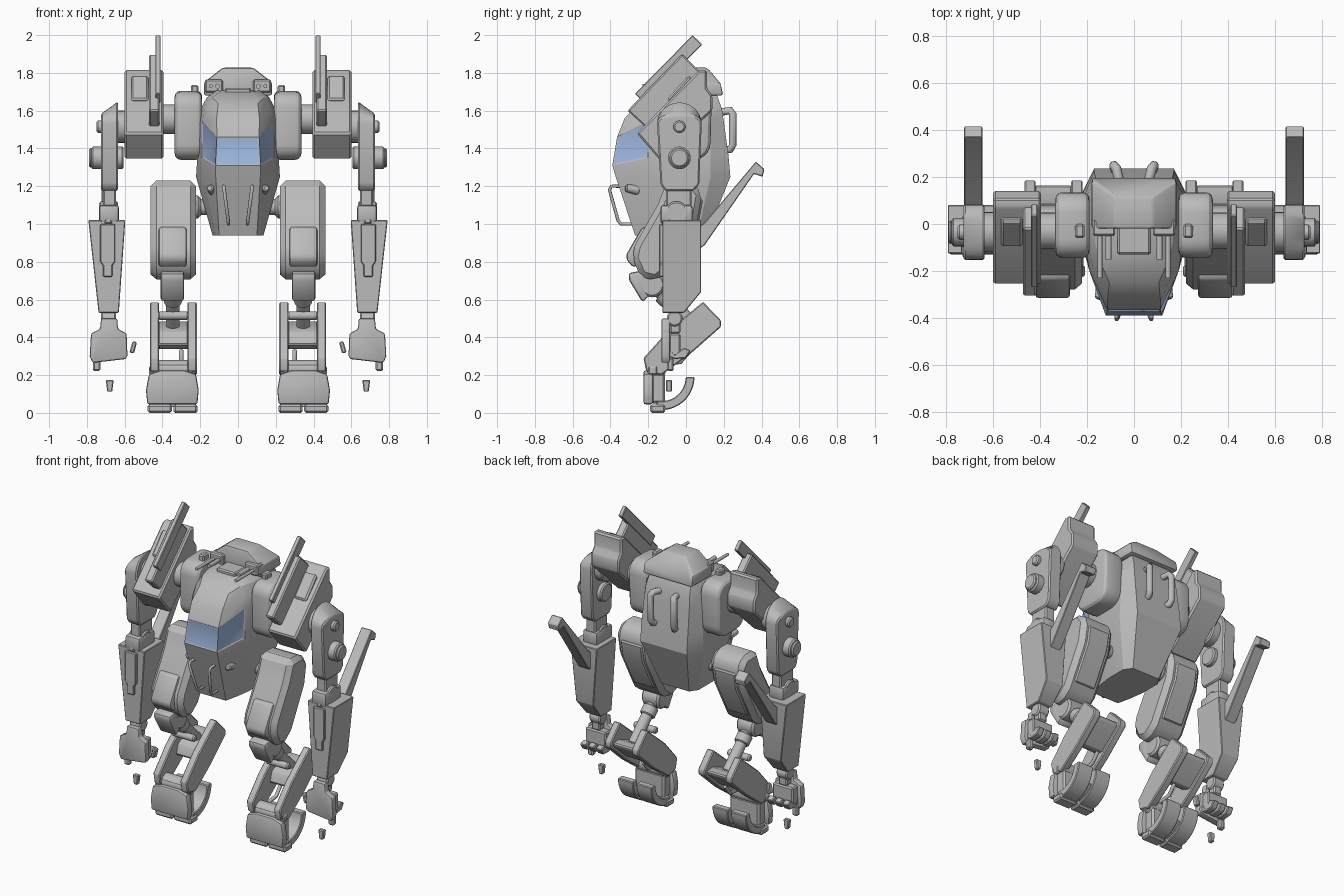
import bpy, bmesh, math
from mathutils import Vector

if "Cube" in bpy.data.objects:
    bpy.data.objects.remove(bpy.data.objects["Cube"])


def material(name, rgb):
    m = bpy.data.materials.new(name)
    m.diffuse_color = (*rgb, 1)
    m.use_nodes = True
    m.node_tree.nodes["Principled BSDF"].inputs["Base Color"].default_value = m.diffuse_color
    return m


GREY = material("armour grey", (0.50, 0.50, 0.50))
GLASS = material("window blue", (0.36, 0.50, 0.78))


def finish(name, bm, mirror=True, angle=28):
    bmesh.ops.recalc_face_normals(bm, faces=bm.faces)
    me = bpy.data.meshes.new(name)
    bm.to_mesh(me)
    bm.free()
    return add(name, me, mirror, angle)


def add(name, me, mirror=True, angle=28):
    if not me.materials:
        me.materials.append(GREY)
        me.materials.append(GLASS)
    me.shade_smooth()
    me.set_sharp_from_angle(angle=math.radians(angle))
    ob = bpy.data.objects.new(name, me)
    bpy.context.collection.objects.link(ob)
    if mirror:
        mod = ob.modifiers.new("mirror", 'MIRROR')
        mod.use_mirror_merge = False
    return ob


def bevel_sharp(bm, width, segments):
    bmesh.ops.recalc_face_normals(bm, faces=bm.faces)
    edges = [e for e in bm.edges if e.calc_face_angle(0) > math.radians(32)]
    bmesh.ops.bevel(bm, geom=edges, offset=width, segments=segments, profile=0.5,
                    affect='EDGES', clamp_overlap=True)


def prism(name, poly, a, b, axis='x', bevel=0.008, seg=1, mirror=True):
    """Extrude a (y,z) profile along x, or an (x,z) profile along y."""
    bm = bmesh.new()
    put = (lambda p, t: (t, p[0], p[1])) if axis == 'x' else (lambda p, t: (p[0], t, p[1]))
    r0 = [bm.verts.new(put(p, a)) for p in poly]
    r1 = [bm.verts.new(put(p, b)) for p in poly]
    bm.faces.new(r0)
    bm.faces.new(r1[::-1])
    n = len(poly)
    for i in range(n):
        bm.faces.new((r0[i], r0[(i + 1) % n], r1[(i + 1) % n], r1[i]))
    if bevel:
        bevel_sharp(bm, bevel, seg)
    return finish(name, bm, mirror)


def box(name, x, y, z, bevel=0.008, seg=1, mirror=True):
    return prism(name, [(y[0], z[0]), (y[1], z[0]), (y[1], z[1]), (y[0], z[1])],
                 x[0], x[1], 'x', bevel, seg, mirror)


def rod(name, p, q, r, r2=None, bevel=0.006, sides=28):
    p, q = Vector(p), Vector(q)
    bm = bmesh.new()
    bmesh.ops.create_cone(bm, cap_ends=True, segments=sides, radius1=r,
                          radius2=r if r2 is None else r2, depth=(q - p).length)
    if bevel:
        bevel_sharp(bm, bevel, 1)
    rot = (q - p).to_track_quat('Z', 'Y').to_matrix().to_4x4()
    rot.translation = (p + q) / 2
    bm.transform(rot)
    return finish(name, bm)


def axle(name, x0, x1, y, z, r, bevel=0.008):
    return rod(name, (x0, y, z), (x1, y, z), r, bevel=bevel)


def tube(name, pts, r):
    cu = bpy.data.curves.new(name, 'CURVE')
    cu.dimensions, cu.bevel_depth, cu.bevel_resolution = '3D', r, 2
    cu.use_fill_caps = True
    sp = cu.splines.new('POLY')
    sp.points.add(len(pts) - 1)
    for pt, co in zip(sp.points, pts):
        pt.co = (*co, 1)
    tmp = bpy.data.objects.new("tmp", cu)
    bpy.context.collection.objects.link(tmp)
    dg = bpy.context.evaluated_depsgraph_get()
    me = bpy.data.meshes.new_from_object(tmp.evaluated_get(dg))
    bpy.data.objects.remove(tmp)
    me.name = name
    return add(name, me, angle=50)


def arc(cy, cz, r, a0, a1, n):
    return [(cy + r * math.cos(math.radians(a0 + (a1 - a0) * i / n)),
             cz + r * math.sin(math.radians(a0 + (a1 - a0) * i / n))) for i in range(n + 1)]


# --- hull: lofted rings; nose z,y,w / cheek z,y,w / side z,w / back z,y,w
rows = [(.94, -.27, .10, .94, -.18, .12, .94, .135, .94, .11, .10),
        (1.25, -.372, .118, 1.25, -.20, .19, 1.25, .222, 1.25, .235, .17),
        (1.31, -.39, .120, 1.35, -.20, .190, 1.36, .215, 1.36, .225, .17),
        (1.46, -.365, .112, 1.545, -.20, .190, 1.55, .208, 1.53, .202, .165),
        (1.56, -.325, .113, 1.61, -.19, .175, 1.61, .198, 1.61, .19, .16),
        (1.64, -.25, .105, 1.67, -.17, .14, 1.67, .165, 1.68, .165, .15),
        (1.69, -.16, .08, 1.70, -.12, .09, 1.71, .11, 1.72, .14, .11)]
bm = bmesh.new()
rings = []
for zf, yf, fw, zs, sy, sw, zm, mw, zb, yb, bw in rows:
    half = [(fw, yf, zf), (sw, sy, zs), (mw, -.08, zm), (mw, min(.13, yb - .05), zm), (bw, yb, zb)]
    rings.append([bm.verts.new(p) for p in half + [(-x, y, z) for x, y, z in half[::-1]]])
windows = []
for k in range(len(rings) - 1):
    for j in range(10):
        n = (j + 1) % 10
        f = bm.faces.new((rings[k][j], rings[k][n], rings[k + 1][n], rings[k + 1][j]))
        if k == 2 and j in (0, 8, 9):
            windows.append(f)
bm.faces.new(rings[0][::-1])
bm.faces.new(rings[-1])
bmesh.ops.recalc_face_normals(bm, faces=bm.faces)
bmesh.ops.inset_individual(bm, faces=windows, thickness=0.009, depth=-0.003)
for f in windows:
    f.material_index = 1
finish("hull", bm, mirror=False, angle=25)

# --- head hump with raked back, sensor boxes, barrels, vent
hump = prism("head_hump", [(-.18, 1.68), (.18, 1.68), (.18, 1.75), (.08, 1.828), (-.08, 1.828), (-.18, 1.75)],
             -.02, .195, 'y', .012, 2, False)
for v in hump.data.vertices:
    if v.co.y > .1:
        v.co.y -= max(0, v.co.z - 1.73) * .85
box("head_vent", (-.07, .07), (-.13, -.01), (1.68, 1.72), mirror=False)
box("sensor_box", (.08, .175), (-.05, .02), (1.695, 1.765))
rod("long_barrel", (.145, -.03, 1.73), (.145, -.23, 1.73), .010, bevel=0, sides=12)
rod("short_barrel", (.108, -.03, 1.73), (.108, -.15, 1.73), .013, bevel=0, sides=12)

# --- grab handles and lamps
tube("back_handle", [(.06, .17, 1.59), (.075, .235, 1.60), (.085, .248, 1.58), (.085, .248, 1.42),
                     (.08, .235, 1.395), (.07, .19, 1.39)], .021)
tube("front_handle", [(.075, -.33, 1.20), (.075, -.395, 1.20), (.073, -.405, 1.18), (.052, -.36, 1.02),
                      (.05, -.345, 1.0), (.05, -.28, 1.0)], .009)
rod("side_lamp", (.13, -.25, 1.18), (.15, -.32, 1.19), .03, .018)

# --- shoulders
pod = (arc(.05, 1.62, .085, 0, 90, 5) + arc(-.065, 1.62, .08, 90, 180, 5)
       + arc(-.065, 1.42, .08, 180, 270, 5) + arc(.04, 1.43, .09, 270, 360, 5))
prism("shoulder_pod", pod, .19, .335, bevel=.03, seg=3)
box("pod_cap", (.21, .25), (-.06, .0), (1.69, 1.735))
axle("shoulder_axle", .30, .42, -.03, 1.555, .078)
prism("shoulder_block", [(-.26, 1.48), (-.14, 1.34), (.14, 1.60), (.14, 1.68), (.11, 1.72),
                         (.11, 1.815), (.07, 1.815)], .395, .60, bevel=.01)
prism("block_cover", [(-.10, 1.66), (-.06, 1.62), (.03, 1.71), (.03, 1.78), (.01, 1.785)],
      .475, .565, bevel=.01)
prism("shoulder_shield", [(-.31, 1.60), (-.02, 1.90), (.08, 1.80), (-.20, 1.50)], .415, .472, bevel=.008)
prism("shield_fin", [(-.27, 1.69), (.035, 2.0), (.085, 1.95), (-.22, 1.64)], .41, .438, bevel=.004)

# --- upper arm: rounded capsule with slanted top
bm = bmesh.new()
outline = arc(-.035, 1.53, .118, 0, 180, 14) + [(-.135, 1.21), (-.11, 1.175), (.04, 1.175), (.07, 1.21)]
inner = [bm.verts.new((.635, y, z)) for y, z in outline]
outer = [bm.verts.new((.725, y, z if z < 1.54 else 1.54 + (z - 1.54) * .4)) for y, z in outline]
bm.faces.new(inner)
bm.faces.new(outer[::-1])
for i in range(len(outline)):
    n = (i + 1) % len(outline)
    bm.faces.new((inner[i], inner[n], outer[n], outer[i]))
bevel_sharp(bm, .008, 1)
finish("upper_arm", bm)
axle("arm_axle", .58, .65, -.035, 1.515, .085)
axle("upper_bolt", .70, .75, -.035, 1.515, .032)
axle("lower_bolt", .605, .775, -.035, 1.35, .060)
axle("lower_bolt_cap", .77, .79, -.035, 1.35, .050)
box("elbow_link", (.645, .715), (-.105, .03), (1.09, 1.20))
axle("elbow", .635, .735, -.05, 1.06, .06)
box("elbow_yoke", (.63, .735), (-.135, .035), (1.01, 1.10), .015, 2)

# --- forearm: front taper and cut lower rear
bm = bmesh.new()
forearm = [(-.125, 1.02), (.08, 1.02), (.08, .64), (-.01, .53), (-.125, .53)]
sides = []
for s in (0, 1):
    sides.append([bm.verts.new(((.598 + (1.0 - z) * .07) if s == 0 else (.79 - (1.0 - z) * .11), y, z))
                  for y, z in forearm])
bm.faces.new(sides[0])
bm.faces.new(sides[1][::-1])
for i in range(5):
    n = (i + 1) % 5
    bm.faces.new((sides[0][i], sides[0][n], sides[1][n], sides[1][i]))
bevel_sharp(bm, .004, 1)
finish("forearm", bm)
prism("forearm_hatch", [(.65, 1.0), (.73, 1.0), (.73, .80), (.715, .78), (.715, .72), (.665, .72),
                        (.665, .78), (.65, .80)], -.142, -.11, 'y', .005)
box("hatch_latch", (.667, .708), (-.135, -.10), (1.0, 1.075))
prism("arm_blade", [(.05, .97), (.10, 1.01), (.37, 1.33), (.415, 1.29), (.405, 1.25), (.36, 1.265),
                    (.10, .89), (.05, .85)], .645, .722, bevel=.004)

# --- hand
axle("wrist", .645, .725, -.06, .50, .042)
box("wrist_stem", (.655, .715), (-.085, -.03), (.42, .55))
prism("hand_plate", [(.595, .285), (.77, .265), (.785, .30), (.778, .42), (.73, .445), (.725, .50),
                     (.64, .50), (.635, .445), (.59, .42), (.585, .30)], -.13, -.085, 'y', .012, 2)
box("palm", (.61, .76), (-.09, -.03), (.30, .42))
for i in range(3):
    x = .605 + i * .057
    prism("finger_%d" % (i + 1), [(-.10, .36), (-.10, .30), (-.06, .285), (.0, .29),
                                  (.025, .33), (-.01, .345), (-.06, .31)], x, x + .042, bevel=.005)
box("finger_stub", (.728, .768), (-.10, -.065), (.222, .29))
prism("thumb_tip", [(.535, .375), (.558, .38), (.575, .32), (.55, .315)], -.10, -.06, 'y', .006)
prism("loose_fingertip", [(.658, .175), (.70, .175), (.692, .112), (.666, .112)], -.105, -.075, 'y', .005)

# --- hip and thigh
axle("hip_axle", .12, .24, -.03, 1.09, .042)
axle("hip_collar", .195, .245, -.03, 1.09, .06, .018)
prism("thigh", [(-.10, 1.23), (.03, 1.23), (.085, 1.16), (.06, 1.02), (-.08, .76), (-.16, .70),
                (-.24, .72), (-.285, .82), (-.27, .89), (-.15, 1.10)], .222, .462, bevel=.03, seg=1)
prism("thigh_rear_panel", [(.09, 1.13), (.07, 1.02), (-.05, .80), (-.07, .81), (.03, 1.03), (.05, 1.14)],
      .265, .42, bevel=.008)
prism("knee_pad", [(-.19, .99), (-.235, .98), (-.315, .84), (-.315, .81), (-.28, .77), (-.18, .82)],
      .272, .42, bevel=.014, seg=2)
prism("knee_guard", [(-.305, .74), (-.30, .70), (-.23, .585), (-.195, .62), (-.22, .68), (-.20, .76)],
      .285, .41, bevel=.015, seg=2)
axle("knee_joint", .285, .41, -.18, .68, .068, .012)

# --- shin: piston rod, fork plates, cross panel
rod("shin_rod", (.345, -.18, .68), (.345, .06, .45), .035)
rod("rod_collar", (.345, -.13, .63), (.345, -.085, .587), .048)
shin = [(.09, .588), (.185, .49), (.185, .455), (.02, .31), (-.13, .20), (-.21, .22), (-.225, .29), (-.10, .43)]
prism("shin_inner_plate", shin, .218, .268, bevel=.006)
prism("shin_outer_plate", shin, .418, .466, bevel=.006)
prism("shin_cross_panel", [(.11, .485), (.165, .48), (.16, .455), (.02, .335), (-.05, .36), (-.03, .43)],
      .262, .424, bevel=.008)
axle("shin_pin", .262, .424, -.07, .515, .022)
axle("ankle", .235, .45, -.155, .23, .05)
tube("ankle_cable", [(.30, -.12, .26), (.30, -.03, .27), (.30, .02, .33)], .012)

# --- foot: toe plate, ankle block, curled heel claws
prism("toe_plate", [(.215, .045), (.48, .045), (.487, .12), (.472, .205), (.41, .225), (.285, .225),
                    (.222, .205), (.208, .12)], -.225, -.175, 'y', .012, 2)
prism("toe_rim", [(.225, .20), (.47, .20), (.472, .245), (.44, .262), (.25, .262), (.222, .245)],
      -.20, -.15, 'y', .008)
box("foot_block", (.24, .455), (-.185, -.11), (.05, .21), .012)
claw = arc(-.13, .19, .175, 0, -100, 12) + arc(-.13, .19, .128, -100, 0, 12)
for nm, x in (("inner", .222), ("outer", .358)):
    prism(nm + "_heel_claw", claw, x, x + .112, bevel=.005)
    box(nm + "_toe_sole", (x - .008, x + .12), (-.19, -.11), (0, .045), .01)
prism("middle_heel_link", arc(-.13, .19, .16, -35, -100, 8) + arc(-.13, .19, .13, -100, -35, 8),
      .32, .37, bevel=0)
